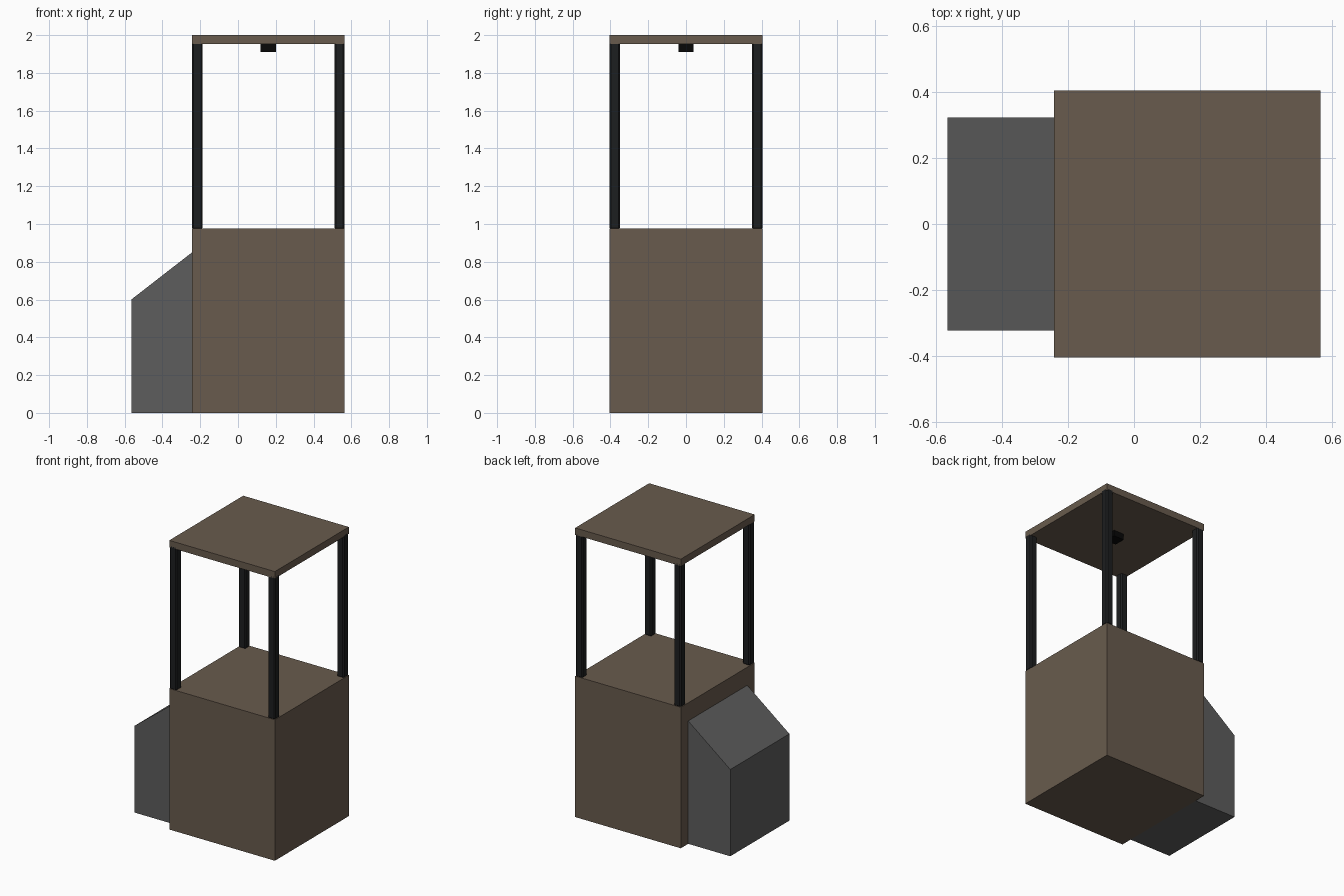
import bpy, bmesh

if "Cube" in bpy.data.objects:
    bpy.data.objects.remove(bpy.data.objects["Cube"])


def material(name, rgb):
    m = bpy.data.materials.new(name)
    m.diffuse_color = (*rgb, 1)
    m.use_nodes = True
    m.node_tree.nodes["Principled BSDF"].inputs["Base Color"].default_value = m.diffuse_color
    return m


BROWN = material("brown_panel", (0.14, 0.105, 0.075))
BLACK = material("black_metal", (0.012, 0.013, 0.014))
GREY = material("dark_grey", (0.11, 0.11, 0.11))
SENSOR = material("black_plastic", (0.002, 0.002, 0.002))


def prism(name, profile, y0, y1, mat, bevel=0):
    """Extrude an (x, z) outline from y0 to y1."""
    bm = bmesh.new()
    face = bm.faces.new([bm.verts.new((x, y0, z)) for x, z in profile])
    ext = bmesh.ops.extrude_face_region(bm, geom=[face])["geom"]
    verts = [v for v in ext if isinstance(v, bmesh.types.BMVert)]
    bmesh.ops.translate(bm, verts=verts, vec=(0, y1 - y0, 0))
    bmesh.ops.recalc_face_normals(bm, faces=bm.faces)
    mesh = bpy.data.meshes.new(name)
    bm.to_mesh(mesh)
    bm.free()
    mesh.materials.append(mat)
    ob = bpy.data.objects.new(name, mesh)
    bpy.context.collection.objects.link(ob)
    if bevel:
        mod = ob.modifiers.new("edge_bevel", 'BEVEL')
        mod.width = bevel
        mod.segments = 1
    return ob


def box(name, x, y, z, mat, bevel=0):
    outline = [(x[0], z[0]), (x[1], z[0]), (x[1], z[1]), (x[0], z[1])]
    return prism(name, outline, y[0], y[1], mat, bevel)


X0, X1, Y, POST = -0.243, 0.565, 0.404, 0.055

# Cabinet and roof panel
box("cabinet", (X0, X1), (-Y, Y), (0, 0.975), BROWN)
box("roof_panel", (X0, X1), (-Y, Y), (1.952, 2.0), BROWN)

# Four corner posts, slightly let into the roof
for side, x in (("left", X0), ("right", X1 - POST)):
    for end, y in (("front", -Y), ("back", Y - POST)):
        box(f"{end}_{side}_post", (x, x + POST), (y, y + POST),
            (0.972, 1.97), BLACK, 0.008)

# Small sensor under the roof
box("sensor", (0.119, 0.2), (-0.04, 0.04), (1.911, 1.952), SENSOR)

# Side housing with sloped top
prism("side_housing", [(-0.565, 0), (X0, 0), (X0, 0.85), (-0.565, 0.6)],
      -0.323, 0.323, GREY)
